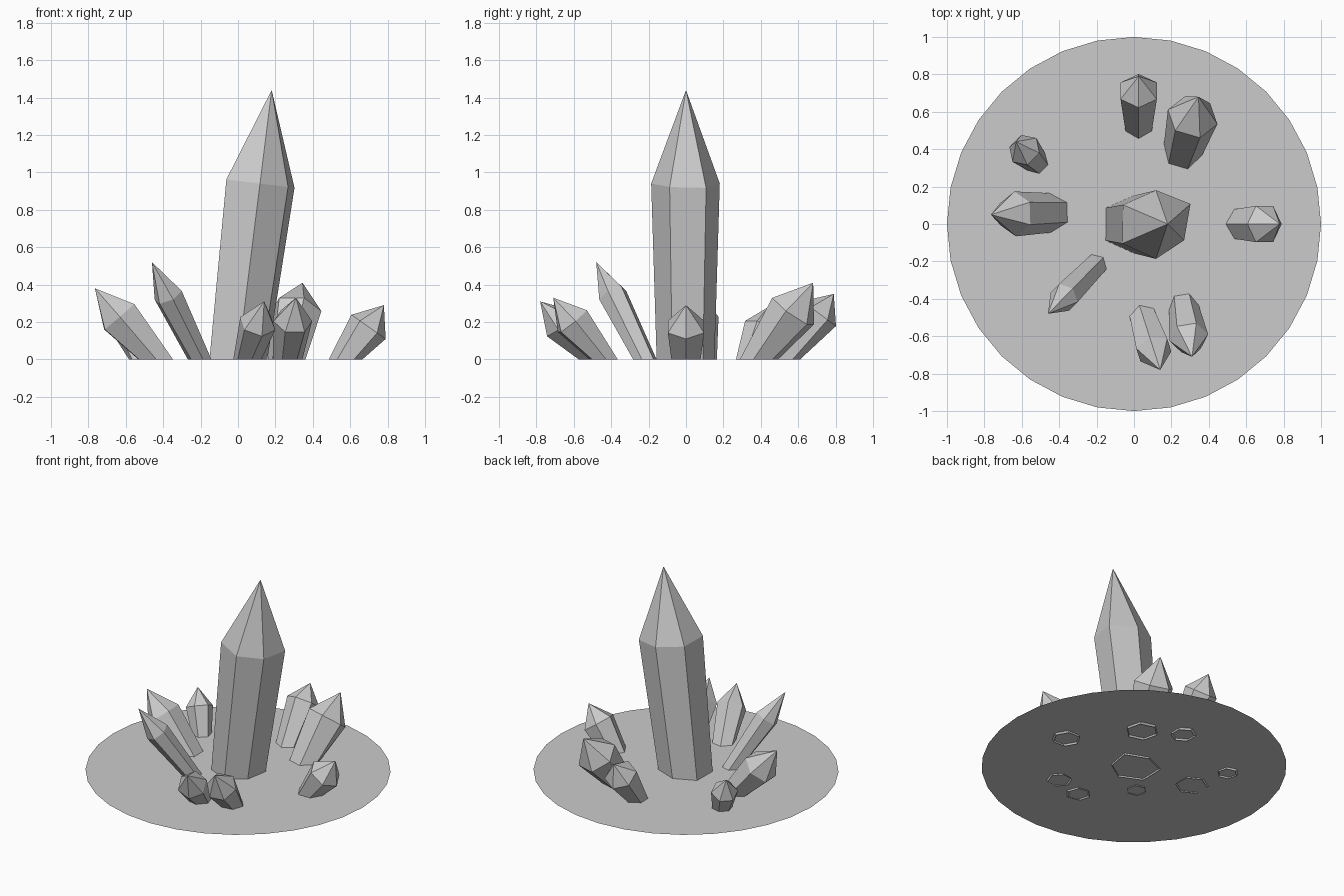
import bpy
import bmesh
from math import cos, sin, pi, radians
from mathutils import Vector

cube = bpy.data.objects.get("Cube")
if cube:
    bpy.data.objects.remove(cube, do_unlink=True)

# Single stone colour
grey = bpy.data.materials.new("stone_grey")
grey.use_nodes = True
grey.diffuse_color = (0.6, 0.6, 0.6, 1)
grey.node_tree.nodes["Principled BSDF"].inputs["Base Color"].default_value = (0.6, 0.6, 0.6, 1)


def finish(name, bm):
    mesh = bpy.data.meshes.new(name)
    bm.to_mesh(mesh)
    bm.free()
    mesh.materials.append(grey)
    obj = bpy.data.objects.new(name, mesh)
    bpy.context.collection.objects.link(obj)
    return obj


def crystal(name, base, base_r, apex, ring_r, shoulder=0.62, spin=0, scales=(1,) * 6):
    """Leaning six-sided crystal: flat open foot, tilted shoulder ring, pointed tip."""
    base, apex = Vector((*base, 0)), Vector(apex)
    axis = (apex - base).normalized()
    lean = Vector((axis.x, axis.y, 0)).normalized()
    side = Vector((-lean.y, lean.x, 0))
    slope = side.cross(axis)          # in-ring direction along the lean
    centre = base.lerp(apex, shoulder)
    bm = bmesh.new()
    foot, ring = [], []
    for i, s in enumerate(scales):
        a = radians(spin) + i * pi / 3
        foot.append(bm.verts.new(base + base_r * s * (cos(a) * lean + sin(a) * side)))
        ring.append(bm.verts.new(centre + ring_r * s * (cos(a) * slope + sin(a) * side)))
    tip = bm.verts.new(apex)
    for i in range(6):
        j = (i + 1) % 6
        bm.faces.new((foot[i], foot[j], ring[j], ring[i]))
        bm.faces.new((ring[i], ring[j], tip))
    bmesh.ops.recalc_face_normals(bm, faces=bm.faces)
    return finish(name, bm)


# Flat round ground sheet, just above the crystal feet
bm = bmesh.new()
bmesh.ops.create_circle(bm, cap_ends=True, segments=32, radius=1)
bmesh.ops.translate(bm, verts=bm.verts, vec=(0, 0, 0.012))
finish("base_disc", bm)

# Tall central crystal, slightly irregular
crystal("main_crystal", (0, 0), 0.16, (0.18, 0, 1.44), 0.19, 0.653, 30,
        (1.13, 0.95, 1.08, 1.1, 0.98, 0.92))

# Ring of small crystals leaning outwards
crystal("left_crystal", (0.575, 0), 0.09, (0.78, 0, 0.29), 0.112, 0.6)
crystal("back_left_crystal", (0.26, 0.39), 0.105, (0.345, 0.68, 0.41), 0.138, 0.63, 30)
crystal("back_crystal", (0.025, 0.53), 0.08, (0.025, 0.79, 0.35), 0.112, 0.7)
crystal("back_right_crystal", (-0.52, 0.33), 0.065, (-0.63, 0.44, 0.28), 0.09, 0.6, 30)
crystal("right_crystal", (-0.44, 0.06), 0.105, (-0.765, 0.05, 0.38), 0.12, 0.6, 30)
crystal("front_right_crystal", (-0.205, -0.22), 0.065, (-0.46, -0.48, 0.52), 0.08, 0.66)
crystal("front_crystal", (0.05, -0.5), 0.077, (0.14, -0.78, 0.31), 0.1, 0.62)
crystal("front_left_crystal", (0.265, -0.44), 0.08, (0.31, -0.71, 0.33), 0.105, 0.62, 30)
